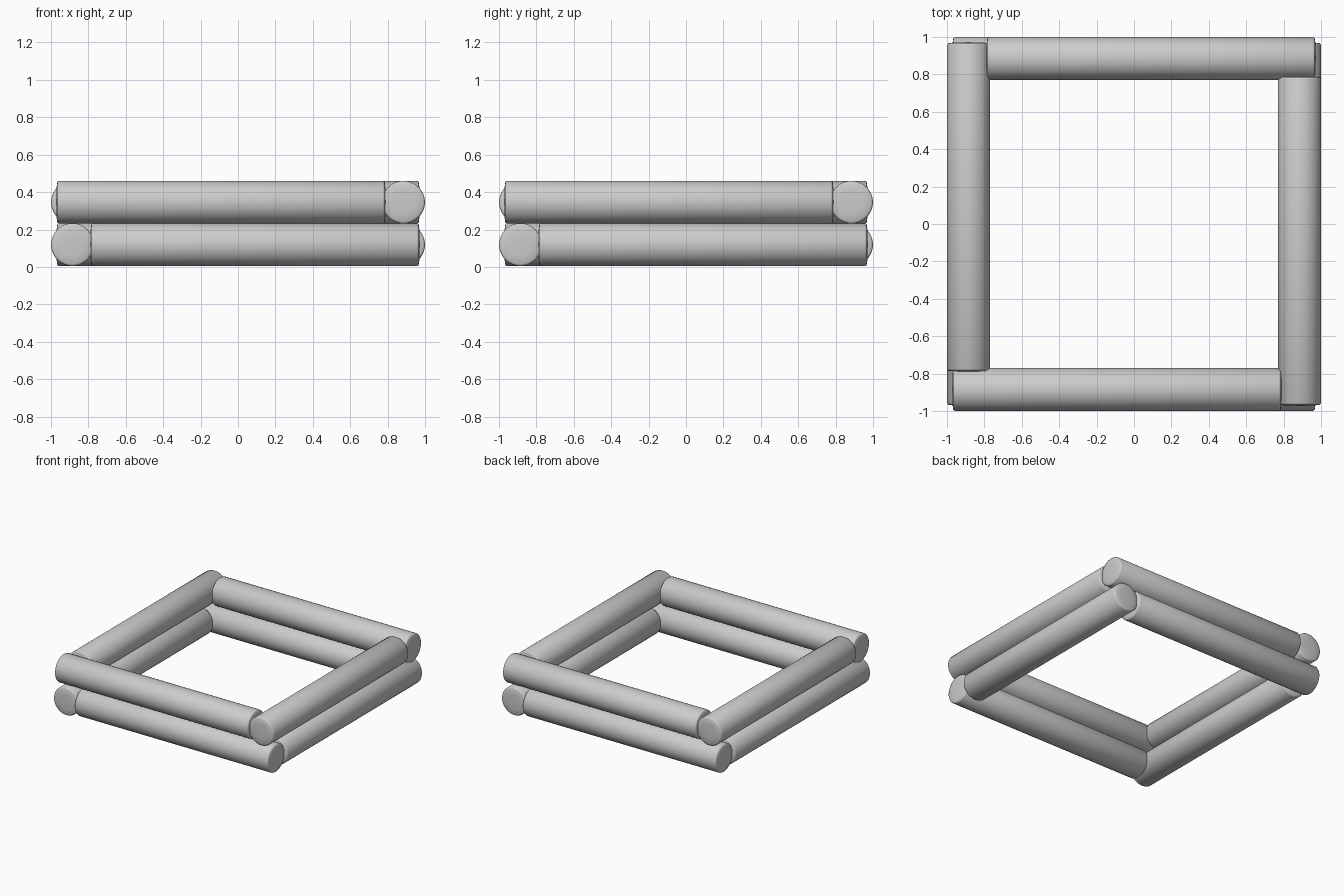
import bpy, bmesh, math
from mathutils import Matrix

if "Cube" in bpy.data.objects:
    bpy.data.objects.remove(bpy.data.objects["Cube"])

R = 0.1145      # log radius
OFF = 0.885     # distance of log axis from the centre
SEG = 48


def log(name, x0, x1, z, turn):
    """Log along x on the front side, turned about z in quarter turns."""
    # half profile: centre, slightly crowned face, softened rim, body
    profile = [(x0, 0.0), (x0 + 0.001, 0.06), (x0 + 0.004, R - 0.012),
               (x0 + 0.008, R - 0.004), (x0 + 0.015, R),
               (x1 - 0.015, R), (x1 - 0.008, R - 0.004),
               (x1 - 0.004, R - 0.012), (x1 - 0.001, 0.06), (x1, 0.0)]
    bm = bmesh.new()
    verts = [bm.verts.new((x, 0, r)) for x, r in profile]
    edges = [bm.edges.new(p) for p in zip(verts, verts[1:])]
    bmesh.ops.spin(bm, geom=verts + edges, cent=(0, 0, 0), axis=(1, 0, 0),
                   angle=math.tau, steps=SEG, use_duplicate=False)
    bmesh.ops.remove_doubles(bm, verts=bm.verts, dist=1e-5)
    bmesh.ops.recalc_face_normals(bm, faces=bm.faces)
    bm.transform(Matrix.Rotation(turn * math.pi / 2, 4, 'Z')
                 @ Matrix.Translation((0, -OFF, z)))
    me = bpy.data.meshes.new(name)
    bm.to_mesh(me)
    bm.free()
    ob = bpy.data.objects.new(name, me)
    bpy.context.collection.objects.link(ob)
    bpy.context.view_layer.objects.active = ob
    ob.select_set(True)
    bpy.ops.object.shade_smooth_by_angle(angle=math.radians(35))
    ob.select_set(False)


# two pinwheel layers, the upper one running the opposite way round
for turn, side in enumerate(("front", "right", "back", "left")):
    log(f"lower_log_{side}", -0.79, 0.972, 0.119, turn)
    log(f"upper_log_{side}", -0.972, 0.79, 0.346, turn)
